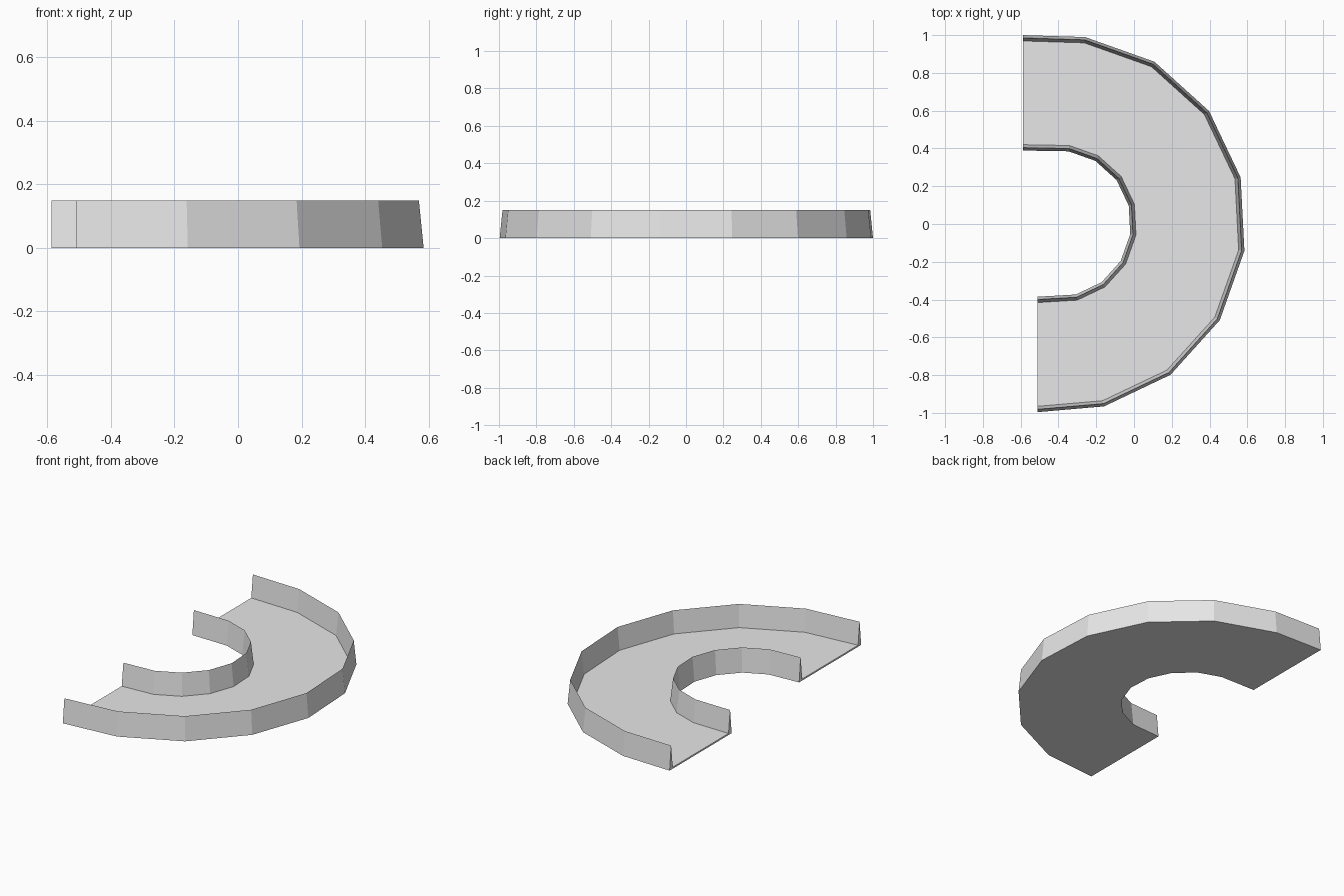
import bpy, bmesh, math

if "Cube" in bpy.data.objects:
    bpy.data.objects.remove(bpy.data.objects["Cube"], do_unlink=True)

grey = bpy.data.materials.new("plain grey")
grey.use_nodes = True
colour = (0.8, 0.8, 0.8, 1)
grey.diffuse_color = colour
grey.node_tree.nodes["Principled BSDF"].inputs["Base Color"].default_value = colour

CX, CY = -0.403, 0.002
STEP, FIRST = 22.5, 81.7          # degrees between corners, first corner
BACK_END, FRONT_END = -0.587, -0.51

# Cross-section (radius, height): outer wedge wall, thin floor, inner wedge wall
PROFILE = [(0.998, 0), (0.983, 0.15), (0.967, 0.01),
           (0.418, 0.01), (0.402, 0.15), (0.387, 0)]


def station(bm, place):
    return [bm.verts.new((*place(r), z)) for r, z in PROFILE]


def corner(angle):
    a = math.radians(angle)
    return lambda r: (CX + r * math.cos(a), CY + r * math.sin(a))


# Curved channel: straight back end, eight faceted corners, straight front end
bm = bmesh.new()
rings = [station(bm, lambda r: (BACK_END, CY + r))]
rings += [station(bm, corner(FIRST - STEP * i)) for i in range(8)]
rings.append(station(bm, lambda r: (FRONT_END, CY - r)))

n = len(PROFILE)
for a, b in zip(rings, rings[1:]):
    for i in range(n):
        j = (i + 1) % n
        bm.faces.new((a[i], a[j], b[j], b[i]))

# Close both cut ends
bm.faces.new(rings[0])
bm.faces.new(rings[-1][::-1])
bmesh.ops.recalc_face_normals(bm, faces=bm.faces)

mesh = bpy.data.meshes.new("curved_channel")
bm.to_mesh(mesh)
bm.free()
mesh.materials.append(grey)
channel = bpy.data.objects.new("curved_channel", mesh)
bpy.context.collection.objects.link(channel)
